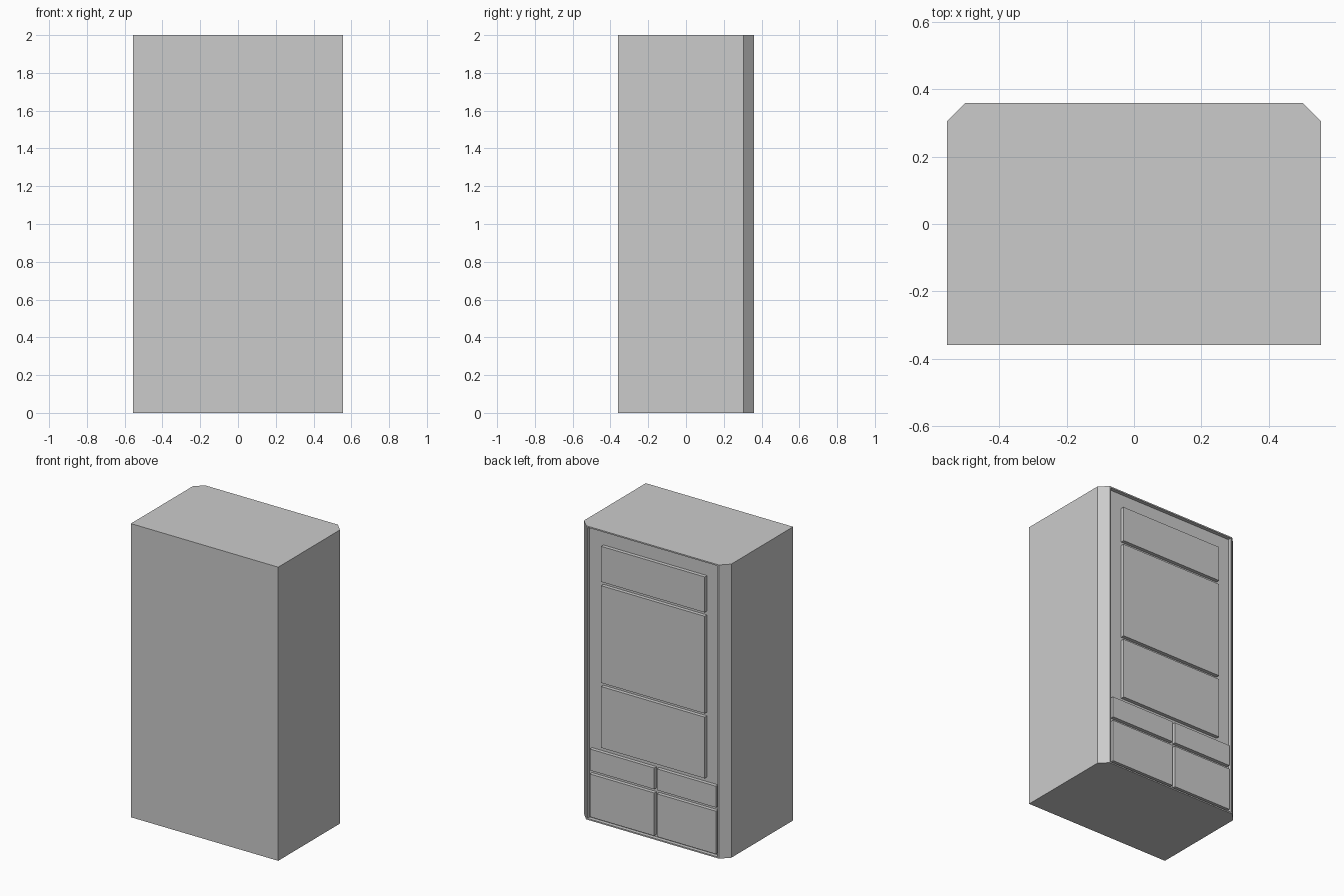
import bpy, bmesh

if "Cube" in bpy.data.objects:
    bpy.data.objects.remove(bpy.data.objects["Cube"])

HEIGHT = 2.0
BACK = 0.36       # rear plane
BED = 0.335       # floor of the rear recess


def new_object(name, bm):
    bmesh.ops.recalc_face_normals(bm, faces=bm.faces)
    mesh = bpy.data.meshes.new(name)
    bm.to_mesh(mesh)
    bm.free()
    obj = bpy.data.objects.new(name, mesh)
    bpy.context.collection.objects.link(obj)
    return obj


def panel(name, x0, x1, z0, z1):
    bm = bmesh.new()
    bmesh.ops.create_cube(bm, size=1.0)
    y0 = BED - 0.005
    for v in bm.verts:
        v.co.x = x1 if v.co.x > 0 else x0
        v.co.y = BACK if v.co.y > 0 else y0
        v.co.z = z1 if v.co.z > 0 else z0
    return new_object(name, bm)


# Cabinet body: rectangle with chamfered rear corners
bm = bmesh.new()
half = [(0.555, -0.36), (0.555, 0.305), (0.50, BACK)]
profile = half + [(-x, y) for x, y in reversed(half)]
base = bm.faces.new([bm.verts.new((x, y, 0)) for x, y in profile])
top = bmesh.ops.extrude_face_region(bm, geom=[base])
bmesh.ops.translate(bm, vec=(0, 0, HEIGHT),
                    verts=[g for g in top["geom"] if isinstance(g, bmesh.types.BMVert)])
bmesh.ops.recalc_face_normals(bm, faces=bm.faces)

# Thin rim around the rear, with the field inside it sunk
rear = max(bm.faces, key=lambda f: f.calc_center_median().y)
bmesh.ops.inset_region(bm, faces=[rear], thickness=0.013)
floor = bmesh.ops.extrude_discrete_faces(bm, faces=[rear])["faces"][0]
bmesh.ops.translate(bm, vec=(0, BED - BACK, 0), verts=floor.verts)
new_object("cabinet_body", bm)

# Three tall raised panels
for name, z0, z1 in (("lower_panel", 0.518, 0.935),
                     ("middle_panel", 0.96, 1.622),
                     ("upper_panel", 1.648, 1.89)):
    panel(name, -0.393, 0.387, z0, z1)

# Two rows of raised access covers
for row, z0, z1 in (("bottom", 0.025, 0.317), ("top", 0.342, 0.487)):
    panel(row + "_cover_right", -0.012, 0.473, z0, z1)
    panel(row + "_cover_left", -0.477, -0.032, z0, z1)
